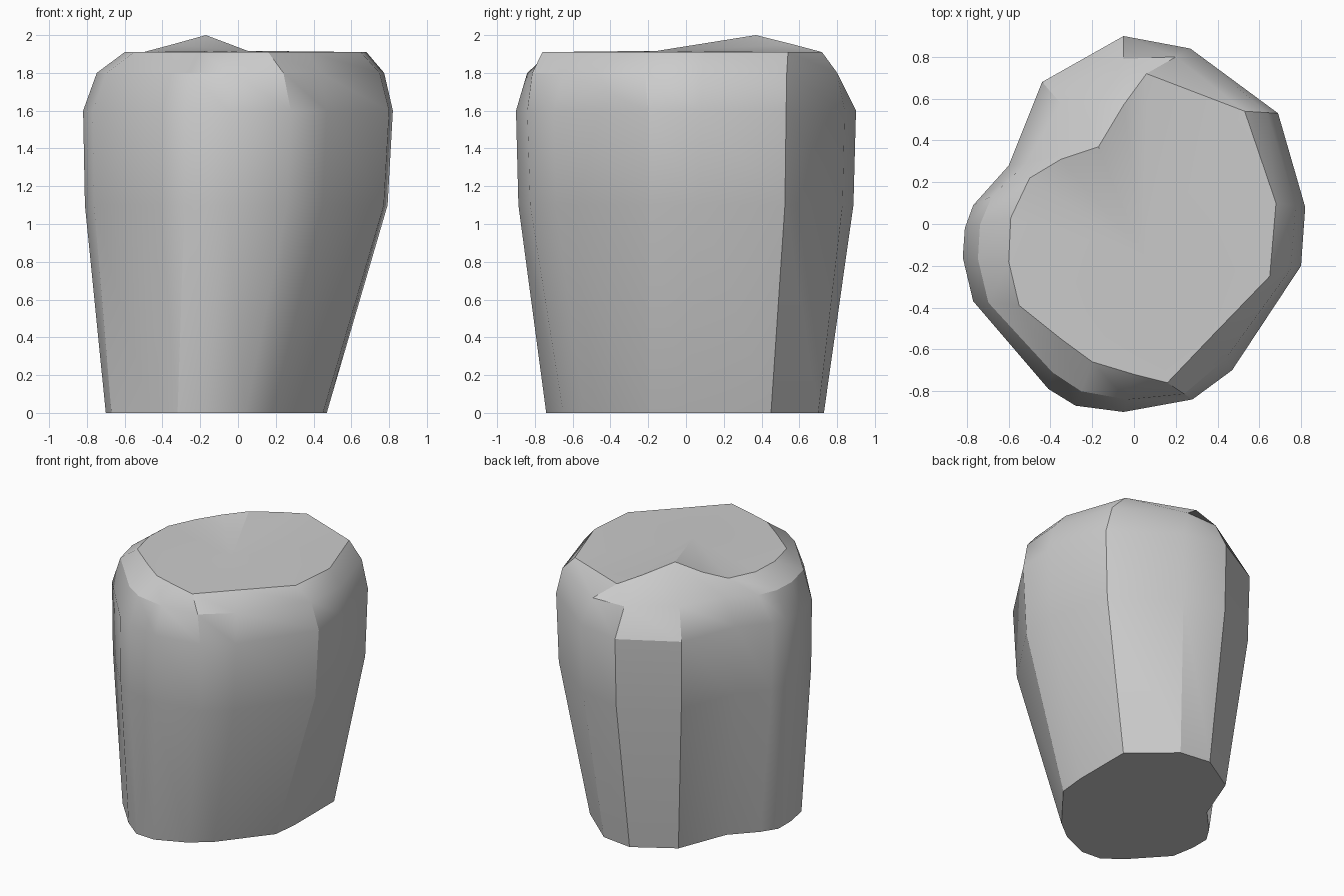
import bpy, bmesh
from mathutils import Vector

if "Cube" in bpy.data.objects:
    bpy.data.objects.remove(bpy.data.objects["Cube"])

# Matching outlines, clockwise from the back: foot, widest girth, top rim
foot = [(-.05, .73), (.18, .70), (.47, .45), (.47, 0), (.45, -.20), (.18, -.54),
        (.04, -.65), (-.17, -.74), (-.32, -.73), (-.46, -.62), (-.67, -.39),
        (-.70, -.22), (-.70, -.08), (-.63, .03), (-.47, .20), (-.33, .56)]
girth = [(-.05, .90), (.27, .84), (.69, .53), (.82, .08), (.80, -.20), (.47, -.70),
         (.28, -.84), (-.05, -.90), (-.28, -.87), (-.41, -.79), (-.77, -.37),
         (-.82, -.16), (-.81, -.02), (-.77, .09), (-.60, .28), (-.44, .68)]
rim = [(-.05, .57), (.06, .72), (.53, .54), (.68, .10), (.65, -.25), (.37, -.54),
       (.16, -.76), (0, -.72), (-.20, -.66), (-.35, -.55), (-.55, -.39),
       (-.60, -.18), (-.59, .03), (-.50, .22), (-.35, .31), (-.17, .37)]
rim_bump = {0: .04, 14: .04, 15: .09}


def blend(a, b, t):
    return [Vector(p).lerp(Vector(q), t) for p, q in zip(a, b)]


# Stone body: lofted through five levels
levels = [(foot, 0), (blend(foot, girth, .92), 1.1), (girth, 1.6),
          (blend(girth, rim, .33), 1.8)]
bm = bmesh.new()
rings = [[bm.verts.new((p[0], p[1], z)) for p in ring] for ring, z in levels]
rings.append([bm.verts.new((x, y, 1.91 + rim_bump.get(i, 0)))
              for i, (x, y) in enumerate(rim)])
n = len(foot)
for low, high in zip(rings, rings[1:]):
    for i in range(n):
        j = (i + 1) % n
        bm.faces.new((low[i], low[j], high[j], high[i]))

# Flat foot and gently raised top
bm.faces.new(rings[0])
centre = bm.verts.new((.05, -.15, 1.917))
for i in range(n):
    bm.faces.new((rings[-1][i], rings[-1][(i + 1) % n], centre))
bmesh.ops.recalc_face_normals(bm, faces=bm.faces)

mesh = bpy.data.meshes.new("boulder")
bm.to_mesh(mesh)
bm.free()
boulder = bpy.data.objects.new("boulder", mesh)
bpy.context.collection.objects.link(boulder)
bpy.context.view_layer.objects.active = boulder
boulder.select_set(True)
bpy.ops.object.shade_smooth_by_angle(angle=.5)
